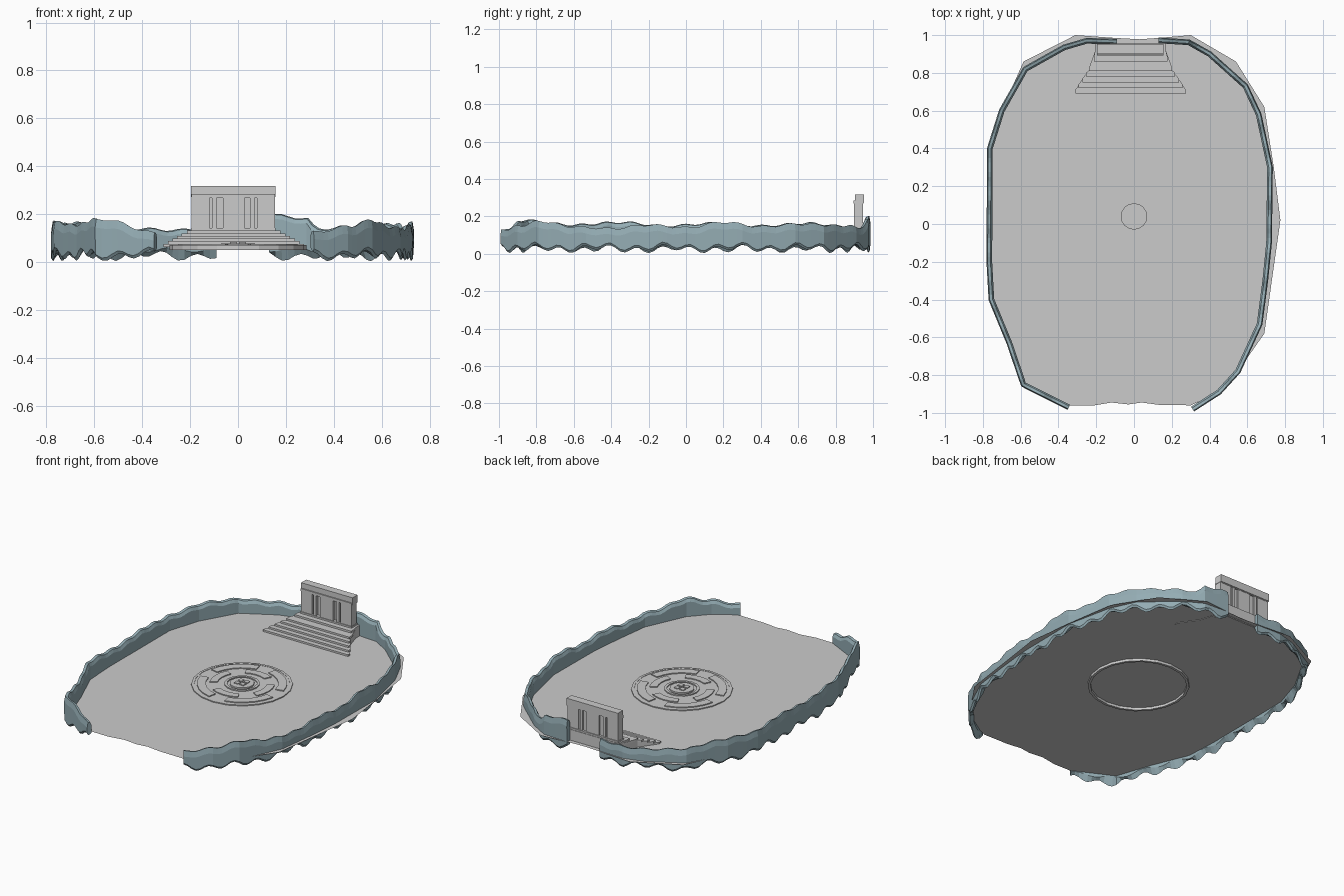
import bpy, bmesh, math
from mathutils import Vector

if "Cube" in bpy.data.objects:
    bpy.data.objects.remove(bpy.data.objects["Cube"])

FLOOR_Z = 0.065
stone = bpy.data.materials.new("blue_stone")
stone.diffuse_color = (0.30, 0.42, 0.46, 1)
stone.use_nodes = True
stone.node_tree.nodes["Principled BSDF"].inputs["Base Color"].default_value = stone.diffuse_color


def make(name, verts, faces, mat=None, fix=True):
    me = bpy.data.meshes.new(name)
    me.from_pydata(verts, [], faces)
    if fix:
        bm = bmesh.new()
        bm.from_mesh(me)
        bmesh.ops.recalc_face_normals(bm, faces=bm.faces)
        bm.to_mesh(me)
        bm.free()
    ob = bpy.data.objects.new(name, me)
    bpy.context.collection.objects.link(ob)
    if mat:
        me.materials.append(mat)
    return ob


def loft(name, rings, mat=None, closed=False):
    n, m = len(rings[0]), len(rings)
    verts = [p for r in rings for p in r]
    faces = []
    for i in range(m if closed else m - 1):
        a, b = i * n, ((i + 1) % m) * n
        faces += [(a + k, a + (k + 1) % n, b + (k + 1) % n, b + k) for k in range(n)]
    if not closed:
        faces += [tuple(range(n)), tuple(range((m - 1) * n, m * n))]
    return make(name, verts, faces, mat)


def box(name, x0, x1, y0, y1, z0, z1):
    return loft(name, [[(x0, y0, z), (x1, y0, z), (x1, y1, z), (x0, y1, z)] for z in (z0, z1)])


def prism(name, outline, z0, z1):
    return loft(name, [[(x, y, z) for x, y in outline] for z in (z0, z1)])


def arc(name, r0, r1, a0, a1, z0, z1, n):
    full = a1 - a0 >= 360
    rings = []
    for i in range(n if full else n + 1):
        a = math.radians(a0 + (a1 - a0) * i / n)
        c, s = math.cos(a), math.sin(a)
        rings.append([(r * c, 0.04 + r * s, z) for r, z in ((r0, z0), (r1, z0), (r1, z1), (r0, z1))])
    return loft(name, rings, closed=full)


def lerp(keys, y):
    for (ya, a), (yb, b) in zip(keys, keys[1:]):
        if y <= yb:
            t = max(0, (y - ya) / (yb - ya))
            t = t * t * (3 - 2 * t)
            return a + (b - a) * t
    return keys[-1][1]


# Arena floor sheet with irregular outline
outline = [(-.34, -.96), (-.22, -.962), (-.12, -.945), (-.03, -.955), (.04, -.945), (.13, -.957),
           (.30, -.96), (.45, -.89), (.55, -.78), (.69, -.58), (.775, .02), (.74, .3), (.69, .62),
           (.54, .86), (.30, 1.0), (.13, .985), (.03, .978), (-.1, .985), (-.31, 1.0), (-.585, .86),
           (-.70, .6), (-.77, .4), (-.77, -.2), (-.75, -.4), (-.59, -.84)]
make("arena_floor", [(x, y, FLOOR_Z) for x, y in outline], [tuple(range(len(outline)))], fix=False)


# Rocky perimeter walls with wavy top and bottom edges
def wall(name, path, side, tops, phase):
    pts = []
    for a, b in zip(path, path[1:]):
        a, b = Vector(a), Vector(b)
        k = max(1, round((b - a).length / 0.025))
        pts += [a.lerp(b, i / k) for i in range(k)]
    pts.append(Vector(path[-1]))
    rings, s = [], 0
    for i, p in enumerate(pts):
        d = (pts[min(i + 1, len(pts) - 1)] - pts[max(i - 1, 0)]).normalized()
        nrm = Vector((d.y, -d.x)) * side
        if i:
            s += (p - pts[i - 1]).length
        top = lerp(tops, p.y) + 0.006 * math.sin(s * 45 + phase)
        low = 0.027 + 0.015 * math.sin(s * 44 + phase) + 0.009 * math.sin(s * 17 + 2 * phase)
        inner = 0.052 + 0.01 * math.sin(s * 30 + phase)
        shape = [(-.015, inner), (.005, low), (.014, low + .012), (.015, top - .035),
                 (.009, top), (-.006, top - .004), (-.015, top - .022)]
        rings.append([(*(p + nrm * o), z) for o, z in shape])
    loft(name, rings, stone)


wall("left_wall",
     [(-.345, -.97), (-.585, -.85), (-.66, -.63), (-.755, -.40), (-.766, -.2), (-.763, .4),
      (-.70, .6), (-.575, .82), (-.37, .935), (-.25, .97), (-.09, .965)], -1,
     [(-.98, .12), (-.86, .18), (-.6, .155), (-.35, .17), (-.1, .15), (.15, .165), (.4, .15),
      (.65, .165), (.82, .15), (.92, .14), (.97, .135)], 0.6)
wall("right_wall",
     [(.31, -.98), (.45, -.89), (.55, -.78), (.665, -.53), (.695, -.3), (.715, -.1), (.72, .3),
      (.66, .58), (.59, .73), (.40, .90), (.29, .962), (.13, .972)], 1,
     [(-.98, .125), (-.88, .15), (-.78, .175), (-.6, .145), (-.4, .135), (-.2, .155), (0, .14),
      (.2, .17), (.4, .145), (.6, .16), (.85, .15), (.94, .14), (.975, .2)], 1.5)

# Round floor emblem: rim, plate, arc segments and stepped centre
arc("emblem_rim", .272, .287, 0, 360, .05, .071, 20)
arc("emblem_plate", .0005, .275, 0, 360, FLOOR_Z + .001, .069, 20)
for i in range(4):
    arc("outer_arc", .205, .255, 90 * i + 12, 90 * i + 78, .068, .075, 5)
    arc("inner_arc", .14, .185, 90 * i - 28, 90 * i + 28, .068, .075, 4)
arc("centre_ring", .085, .10, 0, 360, .068, .076, 16)
arc("centre_disc", .0005, .07, 0, 360, .068, .078, 16)
for sx in (-1, 1):
    for sy in (-1, 1):
        x, y = .019 * sx, .04 + .019 * sy
        box("centre_tile", x - .014, x + .014, y - .014, y + .014, .077, .083)

# Staircase narrowing towards the gate
CX = -0.018
steps = [(.69, .293, .076), (.72, .275, .087), (.75, .255, .098), (.78, .236, .109),
         (.81, .217, .120), (.86, .195, .132)]
for i, (y, w, z) in enumerate(steps):
    yb = .955
    flare = [(CX - w, y), (CX + w, y), (CX + w, y + .02), (CX + min(w, .218), .815 if y < .79 else y + .025),
             (CX + .188, .915), (CX + .188, yb)]
    mirrored = [(2 * CX - px, py) for px, py in reversed(flare[2:])]
    prism("step", [flare[0], flare[1]] + flare[2:] + mirrored, .062 if i == 0 else steps[i - 1][2] - .002, z)

# Gate: back panel, lintel, jambs, centre block and slim pillar pairs
box("gate_panel", -.19, .15, .915, .938, .06, .285)
box("gate_lintel", -.197, .157, .903, .952, .272, .318)
box("gate_lintel_band", -.195, .155, .896, .948, .268, .285)
for x0, x1 in ((-.195, -.118), (-.108, -.09), (-.063, .027), (.05, .068), (.08, .155)):
    box("gate_pillar", x0, x1, .897, .946, .06, .27)
box("gate_plinth", -.197, .157, .892, .952, .06, .142)
